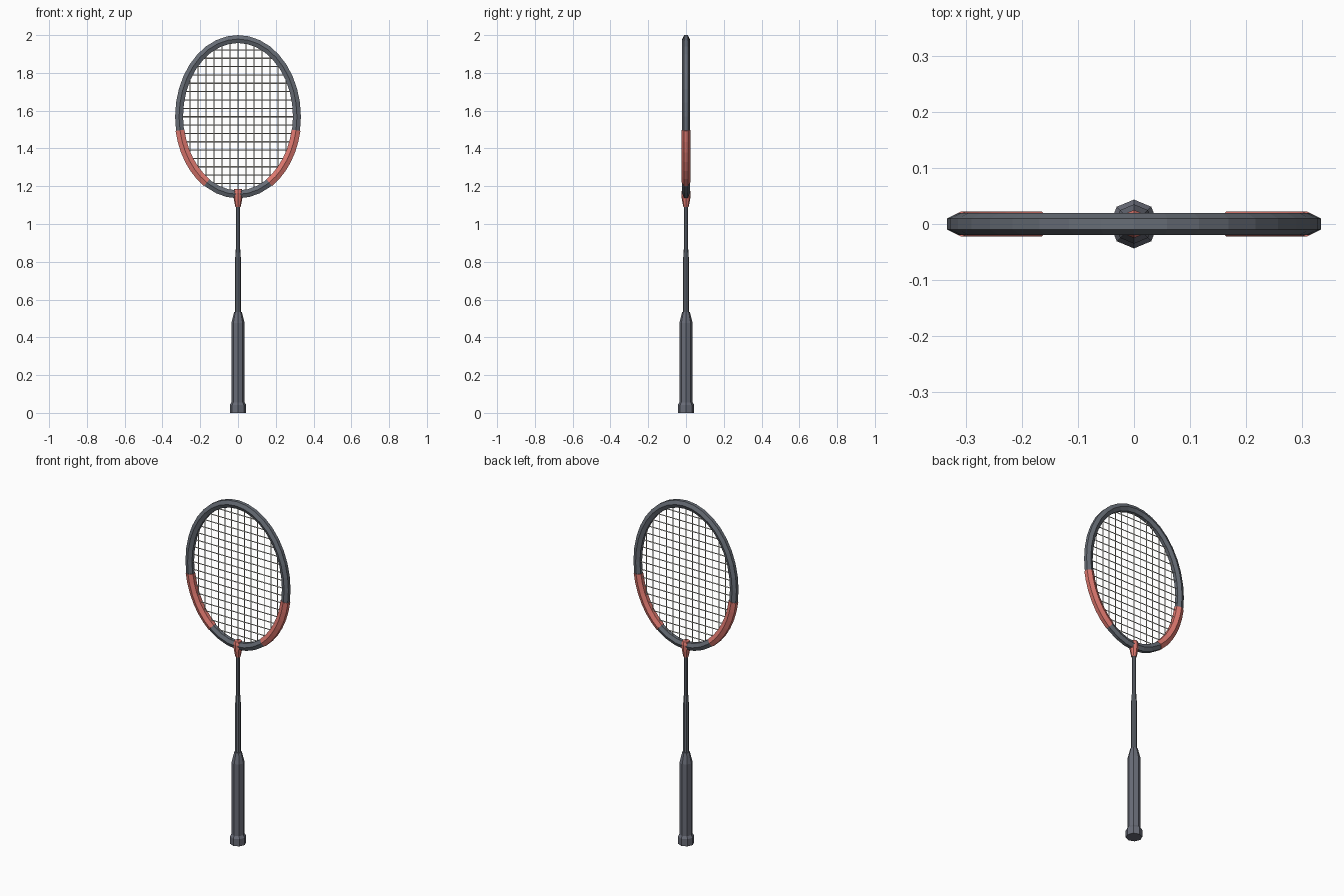
import bpy, bmesh, math
from mathutils import Vector

cube = bpy.data.objects.get("Cube")
if cube:
    bpy.data.objects.remove(cube, do_unlink=True)


def material(name, rgb):
    m = bpy.data.materials.new(name)
    m.use_nodes = True
    m.diffuse_color = (*rgb, 1)
    m.node_tree.nodes["Principled BSDF"].inputs["Base Color"].default_value = (*rgb, 1)
    return m


graphite = material("graphite", (0.135, 0.152, 0.18))
grip_grey = material("grip grey", (0.14, 0.15, 0.185))
red = material("red", (0.74, 0.19, 0.16))
string_white = material("string off-white", (0.62, 0.6, 0.54))

CENTRE_Z, A, B = 1.568, 0.312, 0.411   # head ellipse through the frame tube's middle


def finish(name, bm, mat):
    bmesh.ops.recalc_face_normals(bm, faces=bm.faces)
    me = bpy.data.meshes.new(name)
    bm.to_mesh(me)
    bm.free()
    me.materials.append(mat)
    ob = bpy.data.objects.new(name, me)
    bpy.context.collection.objects.link(ob)


def skin(bm, loops, closed=False):
    """Join rows of points into a tube, capped unless closed."""
    rows = [[bm.verts.new(p) for p in loop] for loop in loops]
    pairs = list(zip(rows, rows[1:]))
    if closed:
        pairs.append((rows[-1], rows[0]))
    else:
        bm.faces.new(rows[0])
        bm.faces.new(rows[-1])
    n = len(rows[0])
    for r, s in pairs:
        for i in range(n):
            j = (i + 1) % n
            bm.faces.new((r[i], r[j], s[j], s[i]))


def hoop(name, start, end, step, half, depth, mat):
    """Six-sided tube along the head ellipse, between two angles."""
    closed = end - start == 360
    section = [(half, depth / 2), (0, depth), (-half, depth / 2),
               (-half, -depth / 2), (0, -depth), (half, -depth / 2)]
    loops = []
    for deg in range(start, end + (0 if closed else 1), step):
        c, s = math.cos(math.radians(deg)), math.sin(math.radians(deg))
        out = Vector((c / A, 0, s / B)).normalized()
        mid = Vector((A * c, 0, CENTRE_Z + B * s))
        loops.append([mid + out * u + Vector((0, v, 0)) for u, v in section])
    bm = bmesh.new()
    skin(bm, loops, closed)
    finish(name, bm, mat)


def turned(name, profile, mat, sides=8):
    """Faceted column from (radius, height) pairs."""
    bm = bmesh.new()
    turn = [2 * math.pi * i / sides for i in range(sides)]
    skin(bm, [[(r * math.cos(t), r * math.sin(t), z) for t in turn] for r, z in profile])
    finish(name, bm, mat)


def rod(bm, a, b, radius=0.003):
    a, b = Vector(a), Vector(b)
    side = (b - a).cross(Vector((0, 1, 0))).normalized() * radius
    front = Vector((0, radius, 0))
    skin(bm, [[p + side, p + front, p - side, p - front] for p in (a, b)])


# Head frame and coloured sleeves
hoop("head_frame", 0, 360, 10, 0.021, 0.02, graphite)
hoop("left_sleeve", -58, -10, 8, 0.0235, 0.0226, red)
hoop("right_sleeve", 190, 238, 8, 0.0235, 0.0226, red)

# Strings reaching into the frame
bm = bmesh.new()
for i in range(-6, 7):
    x = i * 0.0425
    h = B * math.sqrt(1 - (x / A) ** 2)
    rod(bm, (x, 0, CENTRE_Z - h), (x, 0, CENTRE_Z + h))
finish("main_strings", bm, string_white)

bm = bmesh.new()
for i in range(-8, 9):
    z = i * 0.0442
    w = A * math.sqrt(1 - (z / B) ** 2)
    rod(bm, (-w, 0, CENTRE_Z + z), (w, 0, CENTRE_Z + z))
finish("cross_strings", bm, string_white)

# Joint, shaft and handle
turned("throat_joint", [(0.014, 1.09), (0.022, 1.13), (0.025, 1.165), (0.02, 1.184)], red)
turned("upper_shaft", [(0.011, 0.8), (0.011, 1.15)], graphite)
turned("lower_shaft", [(0.015, 0.5), (0.015, 0.82), (0.012, 0.865)], graphite)
turned("handle_grip", [(0.035, 0.03), (0.035, 0.475), (0.02, 0.535)], grip_grey)
turned("butt_cap", [(0.0435, 0), (0.0435, 0.042), (0.035, 0.056)], grip_grey)
